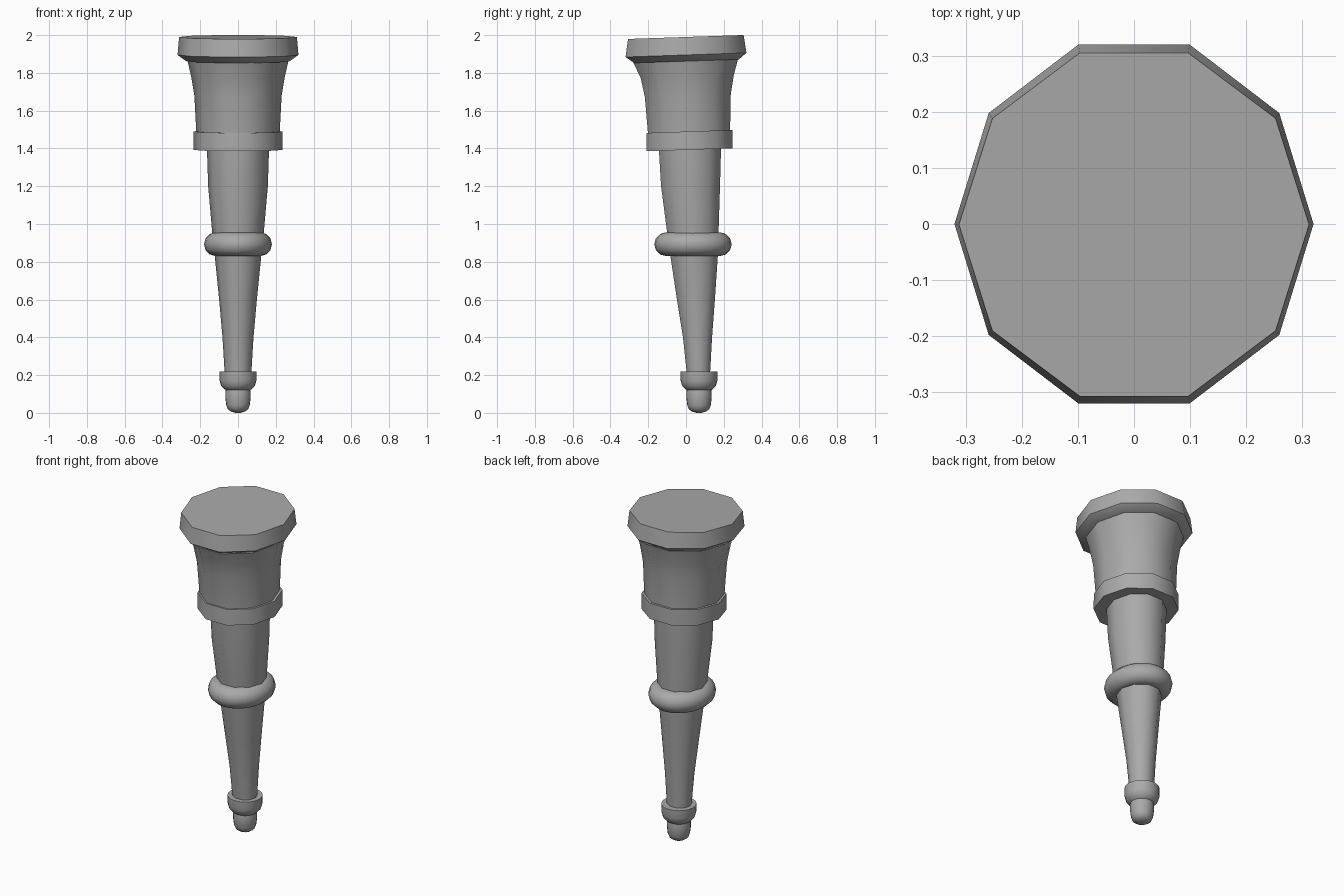
import bpy, bmesh, math

cube = bpy.data.objects.get("Cube")
if cube:
    bpy.data.objects.remove(cube)

mat = bpy.data.materials.new("Plain grey")
mat.use_nodes = True
GREY = (0.4, 0.4, 0.4, 1)
mat.diffuse_color = GREY
mat.node_tree.nodes["Principled BSDF"].inputs["Base Color"].default_value = GREY

SIDES = 10
FLAT = math.sin(math.radians(72))  # decagon reach along y


def finish(name, bm, angle=40):
    bmesh.ops.recalc_face_normals(bm, faces=bm.faces)
    mesh = bpy.data.meshes.new(name)
    bm.to_mesh(mesh)
    bm.free()
    mesh.materials.append(mat)
    obj = bpy.data.objects.new(name, mesh)
    bpy.context.collection.objects.link(obj)
    bpy.ops.object.select_all(action='DESELECT')
    obj.select_set(True)
    bpy.context.view_layer.objects.active = obj
    bpy.ops.object.shade_smooth_by_angle(angle=math.radians(angle))
    return obj


def loft(name, rings, tilt=0.0, sides=SIDES):
    """Join rings of (z, half width x, front y, back y) into a capped solid."""
    bm = bmesh.new()
    rows = []
    for z, rx, front, back in rings:
        mid, ry = (front + back) / 2, (back - front) / 2
        if sides == SIDES:
            ry /= FLAT
        row = []
        for i in range(sides):
            a = math.tau * i / sides
            dy = ry * math.sin(a)
            row.append(bm.verts.new((rx * math.cos(a), mid + dy, z + tilt * dy)))
        rows.append(row)
    for low, high in zip(rows, rows[1:]):
        for i in range(sides):
            j = (i + 1) % sides
            bm.faces.new((low[i], low[j], high[j], high[i]))
    bm.faces.new(rows[0])
    bm.faces.new(rows[-1])
    return bm, rows


# Chamfered lid
bm, _ = loft("lid", [(1.862, .275, -.275, .28), (1.895, .32, -.32, .32),
                     (1.99, .312, -.307, .305)], tilt=.034)
finish("lid", bm, 30 + 10)

# Flared cup, with one corner bent outward under the lid
bm, rows = loft("cup", [(1.47, .22, -.2, .233), (1.68, .231, -.218, .237),
                        (1.78, .248, -.24, .253), (1.868, .268, -.266, .276)], tilt=.03)
bent = rows[-1][8]
bent.co.y -= .015
finish("cup", bm)

# Collar below the cup
bm, _ = loft("collar", [(1.393, .235, -.21, .247), (1.49, .235, -.208, .247)], tilt=.034)
finish("collar", bm)

# Tapered handle
bm, _ = loft("upper_handle", [(.88, .13, -.09, .17), (1.2, .158, -.132, .18),
                              (1.42, .165, -.145, .186)])
finish("upper_handle", bm)
bm, _ = loft("lower_handle", [(.2, .07, .005, .127), (.4, .082, -.016, .138),
                              (.6, .1, -.048, .153), (.9, .13, -.093, .173)])
finish("lower_handle", bm)

# Rounded grip ring
bm = bmesh.new()
MAJOR, MINOR, TUBE = 24, 12, .063
loops = []
for i in range(MAJOR):
    a = math.tau * i / MAJOR
    loop = []
    for k in range(MINOR):
        b = math.tau * k / MINOR
        out = TUBE * math.cos(b)
        loop.append(bm.verts.new(((.117 + out) * math.cos(a),
                                  .037 + (.142 + out) * math.sin(a),
                                  .893 + TUBE * math.sin(b))))
    loops.append(loop)
for i in range(MAJOR):
    p, q = loops[i], loops[(i + 1) % MAJOR]
    for k in range(MINOR):
        n = (k + 1) % MINOR
        bm.faces.new((p[k], q[k], q[n], p[n]))
finish("grip_ring", bm)

# Pommel cup and rounded tip
def turned(name, profile):
    bm, _ = loft(name, [(z, r, .069 - r, .069 + r) for z, r in profile], sides=20)
    finish(name, bm)

turned("pommel_cup", [(.11, .05), (.128, .075), (.145, .09), (.17, .097), (.22, .098)])
turned("pommel_tip", [(0, .012), (.006, .035), (.018, .053), (.04, .062),
                      (.08, .067), (.11, .067), (.14, .062)])
